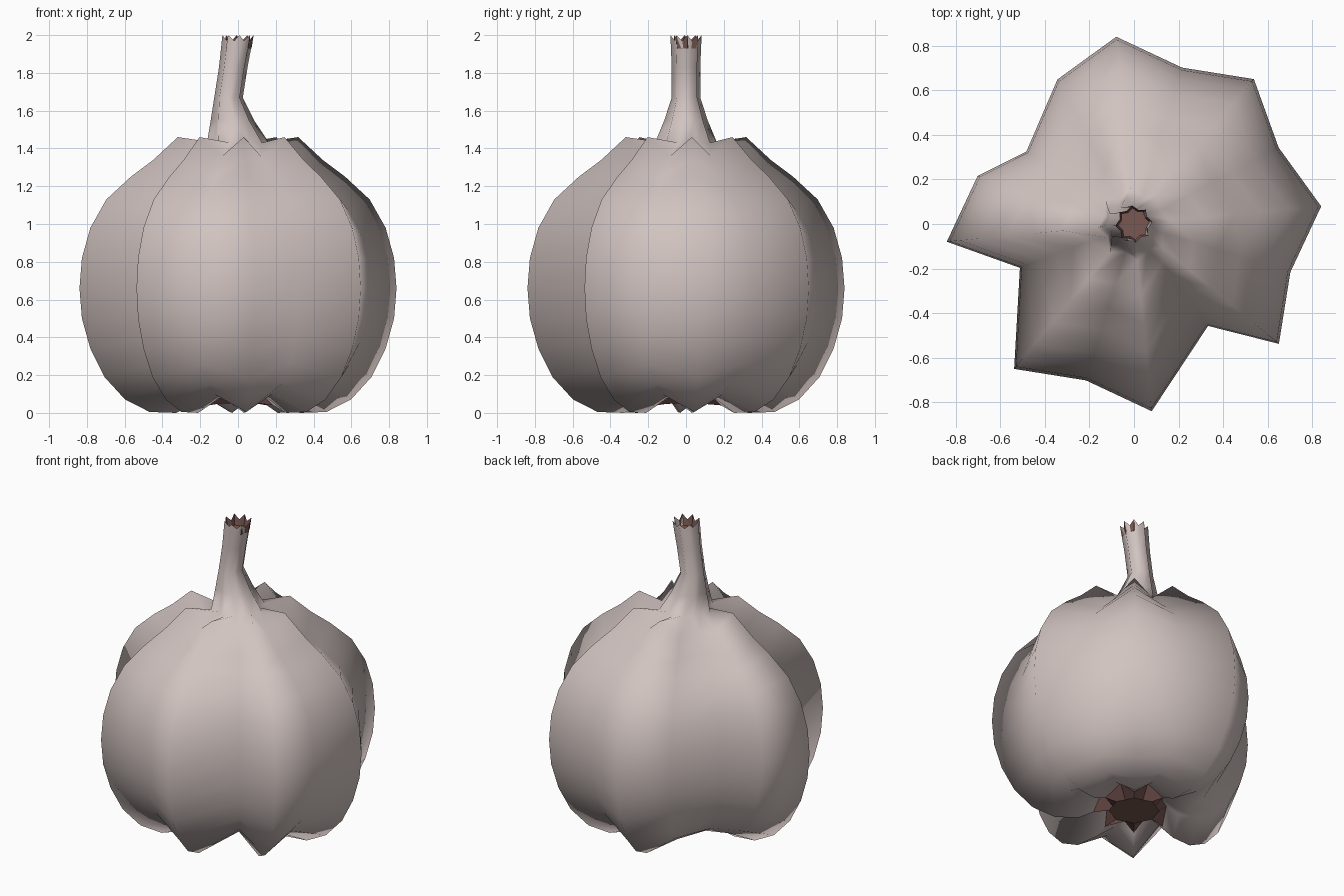
import bpy, bmesh, math
from mathutils import Vector

if "Cube" in bpy.data.objects:
    bpy.data.objects.remove(bpy.data.objects["Cube"])

skin = bpy.data.materials.new("pale_pinkish_skin")
skin.diffuse_color = (0.64, 0.55, 0.53, 1)
skin.use_nodes = True
skin.node_tree.nodes["Principled BSDF"].inputs["Base Color"].default_value = skin.diffuse_color
brown = bpy.data.materials.new("reddish_brown_core")
brown.diffuse_color = (0.19, 0.095, 0.083, 1)
brown.use_nodes = True
brown.node_tree.nodes["Principled BSDF"].inputs["Base Color"].default_value = brown.diffuse_color

SEG = 16
MID_Z = 0.70
# crest profile of a clove (radius, height), underside to shoulder
PROFILE = [(0.24, 0.04), (0.33, 0.0), (0.47, 0.005), (0.60, 0.07), (0.71, 0.19),
           (0.785, 0.34), (0.83, 0.5), (0.843, 0.66), (0.83, 0.82), (0.785, 0.98),
           (0.70, 1.13), (0.57, 1.25), (0.45, 1.34), (0.32, 1.46)]
# deep gaps between cloves: segment -> (angle, radius scale)
GAPS = {6: (146, 0.69), 9: (201, 0.65), 13: (306, 0.67)}
# stem rings: centre x, radius, height
STEM = [(0.0, 0.165, 1.43), (-0.03, 0.115, 1.55), (-0.05, 0.076, 1.67),
        (-0.025, 0.076, 1.83), (0.0, 0.083, 2.0)]


def meridian(k):
    """Angle, radius scale and height scale of one vertical line of the bulb."""
    if k in GAPS:
        a, s = GAPS[k]
        return math.radians(a), s, 0.86
    s = 1.0 if k % 2 == 0 else 0.87
    return math.radians(5.4 + 22.5 * k), s, s


def bulb_ring(r, z):
    pts = []
    for k in range(SEG):
        a, s, h = meridian(k)
        pts.append(Vector((r * s * math.cos(a), r * s * math.sin(a),
                           MID_Z + (z - MID_Z) * h)))
    return pts


def star_ring(x, r, z, valley_r=0.8, valley_drop=0.0):
    pts = []
    for k in range(SEG):
        a = math.radians(5.4 + 22.5 * k)
        rr = r * (valley_r if k % 2 else 1.0)
        pts.append(Vector((x + rr * math.cos(a), rr * math.sin(a),
                           z - (valley_drop if k % 2 else 0))))
    return pts


def loft(name, rings, mat, smooth=True, cap=None):
    """Skin through a stack of rings; cap closes the 'first' or 'last' one."""
    bm = bmesh.new()
    rows = [[bm.verts.new(p) for p in ring] for ring in rings]
    for lo, hi in zip(rows, rows[1:]):
        for k in range(SEG):
            n = (k + 1) % SEG
            bm.faces.new((lo[k], lo[n], hi[n], hi[k])).smooth = smooth
    if cap == "first":
        bm.faces.new(rows[0][::-1])
    elif cap == "last":
        bm.faces.new(rows[-1])
    me = bpy.data.meshes.new(name)
    bm.to_mesh(me)
    bm.free()
    me.materials.append(mat)
    ob = bpy.data.objects.new(name, me)
    bpy.context.collection.objects.link(ob)
    return ob


# bulb and leaning stem share one skin
rings = [bulb_ring(r, z) for r, z in PROFILE]
rings += [star_ring(x, r, z, valley_drop=0.03 if i == len(STEM) - 1 else 0)
          for i, (x, r, z) in enumerate(STEM)]
loft("garlic_bulb", rings, skin)

# recessed brown cut end of the stem
loft("stem_cut_end", [rings[-1], star_ring(0, 0.072, 1.93)], brown, False, "last")

# brown root plate under the bulb
loft("root_plate", [star_ring(0, 0.15, 0.05, 0.92), rings[0]], brown, False, "first")
